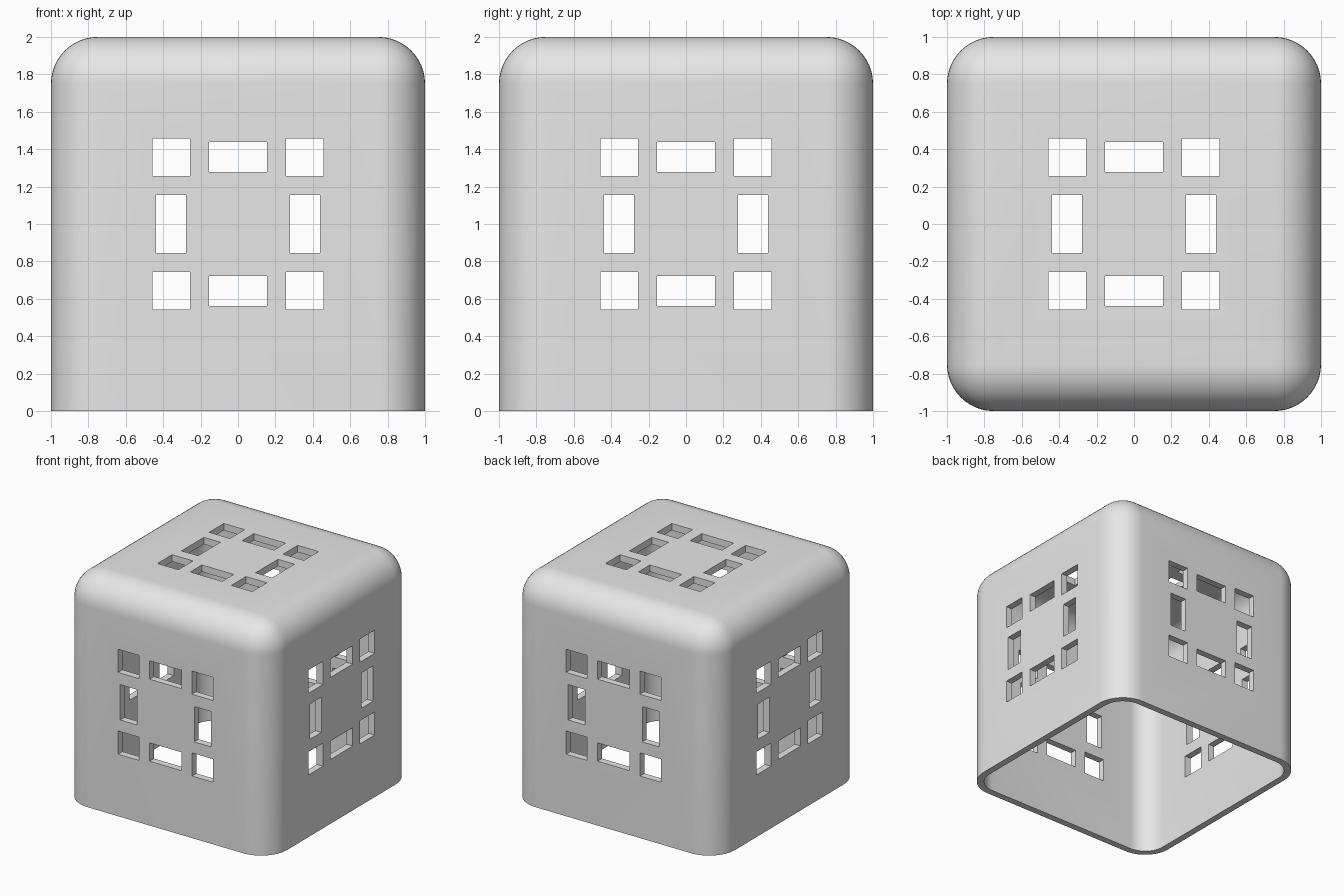
import bpy, bmesh

if "Cube" in bpy.data.objects:
    bpy.data.objects.remove(bpy.data.objects["Cube"])

RADIUS, WALL = 0.25, 0.06

# One flat grey for the whole shell
grey = bpy.data.materials.new("light grey")
grey.diffuse_color = (0.8, 0.8, 0.8, 1)
grey.use_nodes = True
grey.node_tree.nodes["Principled BSDF"].inputs["Base Color"].default_value = grey.diffuse_color


def add_object(name, bm):
    bmesh.ops.recalc_face_normals(bm, faces=bm.faces)
    mesh = bpy.data.meshes.new(name)
    bm.to_mesh(mesh)
    bm.free()
    mesh.materials.append(grey)
    obj = bpy.data.objects.new(name, mesh)
    bpy.context.collection.objects.link(obj)
    return obj


def box(bm, lo, hi):
    verts = bmesh.ops.create_cube(bm, size=1)["verts"]
    for v in verts:
        v.co = [lo[i] + (v.co[i] + 0.5) * (hi[i] - lo[i]) for i in range(3)]


def rounded_block(name, half, bottom, top, radius):
    """Block with every edge rounded except those around its base."""
    bm = bmesh.new()
    box(bm, (-half, -half, bottom), (half, half, top))
    edges = [e for e in bm.edges if max(v.co.z for v in e.verts) > bottom + 0.01]
    bmesh.ops.bevel(bm, geom=edges, offset=radius, offset_type='OFFSET',
                    segments=12, profile=0.5, affect='EDGES', clamp_overlap=True)
    return add_object(name, bm)


# Window pattern: corner squares plus a slot in the middle of each side
SQUARE = (0.256, 0.458)
SLOT_SHORT, SLOT_LONG = (0.278, 0.438), 0.154
windows = []
for s in (-1, 1):
    short = sorted(s * k for k in SLOT_SHORT)
    windows += [(short, (-SLOT_LONG, SLOT_LONG)), ((-SLOT_LONG, SLOT_LONG), short)]
    for t in (-1, 1):
        windows.append((sorted(s * k for k in SQUARE), sorted(t * k for k in SQUARE)))


def window_cutter(name, axis):
    """Eight bars along one axis; the vertical ones reach only the roof."""
    bm = bmesh.new()
    for a, b in windows:
        spans = [a, b]
        spans.insert(axis, (0.6, 1.5) if axis == 2 else (-1.5, 1.5))
        box(bm, [s[0] for s in spans], [s[1] for s in spans])
    bmesh.ops.translate(bm, vec=(0, 0, 1), verts=bm.verts)
    return add_object(name, bm)


# Outer shell and the tools that hollow and pierce it
shell = rounded_block("pierced_cube_shell", 1.0, 0.0, 2.0, RADIUS)
cutters = [rounded_block("hollow_cutter", 1 - WALL, -0.5, 2 - WALL, RADIUS - WALL)]
cutters += [window_cutter("window_cutter_" + "xyz"[i], i) for i in range(3)]
for cutter in cutters:
    cutter.hide_render = True
    mod = shell.modifiers.new(cutter.name, 'BOOLEAN')
    mod.operation, mod.solver, mod.object = 'DIFFERENCE', 'EXACT', cutter

# Bake the cuts and remove the tools
bpy.context.view_layer.update()
evaluated = shell.evaluated_get(bpy.context.evaluated_depsgraph_get())
baked = bpy.data.meshes.new_from_object(evaluated)
shell.modifiers.clear()
shell.data = baked
shell.data.materials.clear()
shell.data.materials.append(grey)
for poly in shell.data.polygons:
    poly.material_index = 0
for cutter in cutters:
    bpy.data.objects.remove(cutter, do_unlink=True)

# Smooth rounded edges, crisp window edges
bpy.context.view_layer.objects.active = shell
shell.select_set(True)
bpy.ops.object.shade_smooth_by_angle(angle=0.52)
